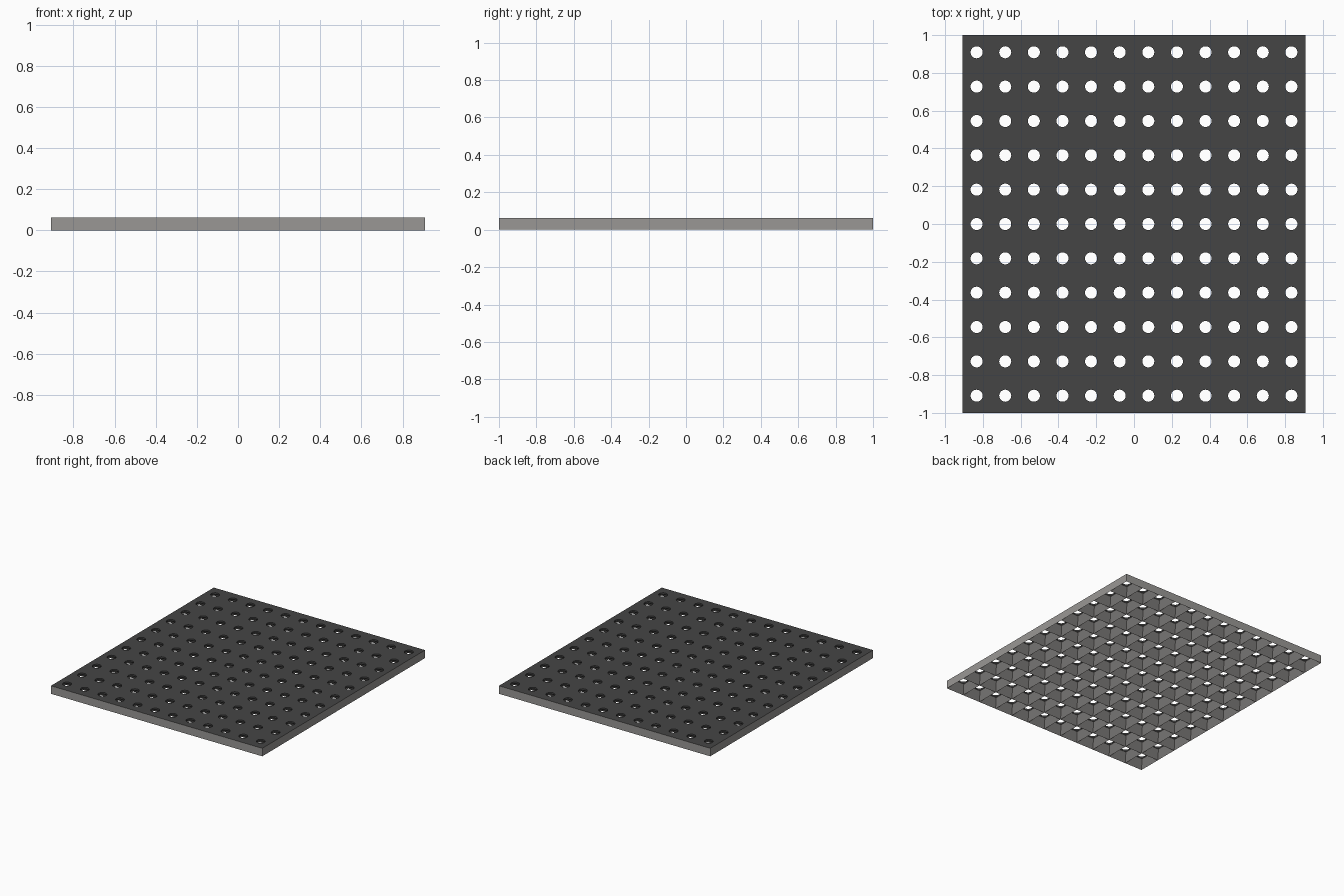
import bpy
import bmesh
from math import cos, sin, tau

cube = bpy.data.objects.get("Cube")
if cube:
    bpy.data.objects.remove(cube)

COLS, ROWS = 12, 11
WIDTH, DEPTH, HEIGHT = 1.818, 2.0, 0.062
HOLE_R, SKIN = 0.032, 0.012
SEGMENTS = 24
PX, PY = WIDTH / COLS, DEPTH / ROWS


def material(name, rgb):
    mat = bpy.data.materials.new(name)
    mat.use_nodes = True
    mat.diffuse_color = (*rgb, 1)
    mat.node_tree.nodes["Principled BSDF"].inputs["Base Color"].default_value = (*rgb, 1)
    return mat


dark = material("dark_grey", (0.06, 0.06, 0.06))
light = material("warm_grey", (0.32, 0.31, 0.30))


def finish(bm, name, mats):
    mesh = bpy.data.meshes.new(name)
    bm.to_mesh(mesh)
    bm.free()
    for mat in mats:
        mesh.materials.append(mat)
    obj = bpy.data.objects.new(name, mesh)
    bpy.context.collection.objects.link(obj)
    return obj


def ring(bm, cx, cy, z, hx, hy, square):
    """Loop of vertices, round or pushed out to a rectangle."""
    verts = []
    for i in range(SEGMENTS):
        c, s = cos(tau * i / SEGMENTS), sin(tau * i / SEGMENTS)
        k = 1 / max(abs(c), abs(s)) if square else 1
        x, y = c * k, s * k
        verts.append(bm.verts.new((cx + hx * x, cy + hy * y, z)))
    return verts


def strip(bm, a, b, index):
    for i in range(SEGMENTS):
        j = (i + 1) % SEGMENTS
        bm.faces.new((a[i], a[j], b[j], b[i])).material_index = index


# Perforated top with a pyramid-shaped hollow under every hole
bm = bmesh.new()
low = HEIGHT - SKIN
lip = HOLE_R + 0.001
for col in range(COLS):
    for row in range(ROWS):
        cx = (col + 0.5) * PX - WIDTH / 2
        cy = (row + 0.5) * PY - DEPTH / 2
        rings = [
            ring(bm, cx, cy, HEIGHT, PX / 2, PY / 2, True),
            ring(bm, cx, cy, HEIGHT, HOLE_R, HOLE_R, False),
            ring(bm, cx, cy, low, HOLE_R, HOLE_R, False),
            ring(bm, cx, cy, low, lip, lip, True),
            ring(bm, cx, cy, 0, PX / 2, PY / 2, True),
        ]
        for n in range(len(rings) - 1):
            strip(bm, rings[n], rings[n + 1], 0 if n < 2 else 1)
bmesh.ops.remove_doubles(bm, verts=bm.verts, dist=0.0001)
finish(bm, "perforated_plate", [dark, light])

# Outer side walls
bm = bmesh.new()
bmesh.ops.create_cube(bm, size=1)
bmesh.ops.scale(bm, vec=(WIDTH, DEPTH, HEIGHT), verts=bm.verts)
bmesh.ops.translate(bm, vec=(0, 0, HEIGHT / 2), verts=bm.verts)
caps = [f for f in bm.faces if abs(f.normal.z) > 0.5]
bmesh.ops.delete(bm, geom=caps, context='FACES')
finish(bm, "side_walls", [light])
